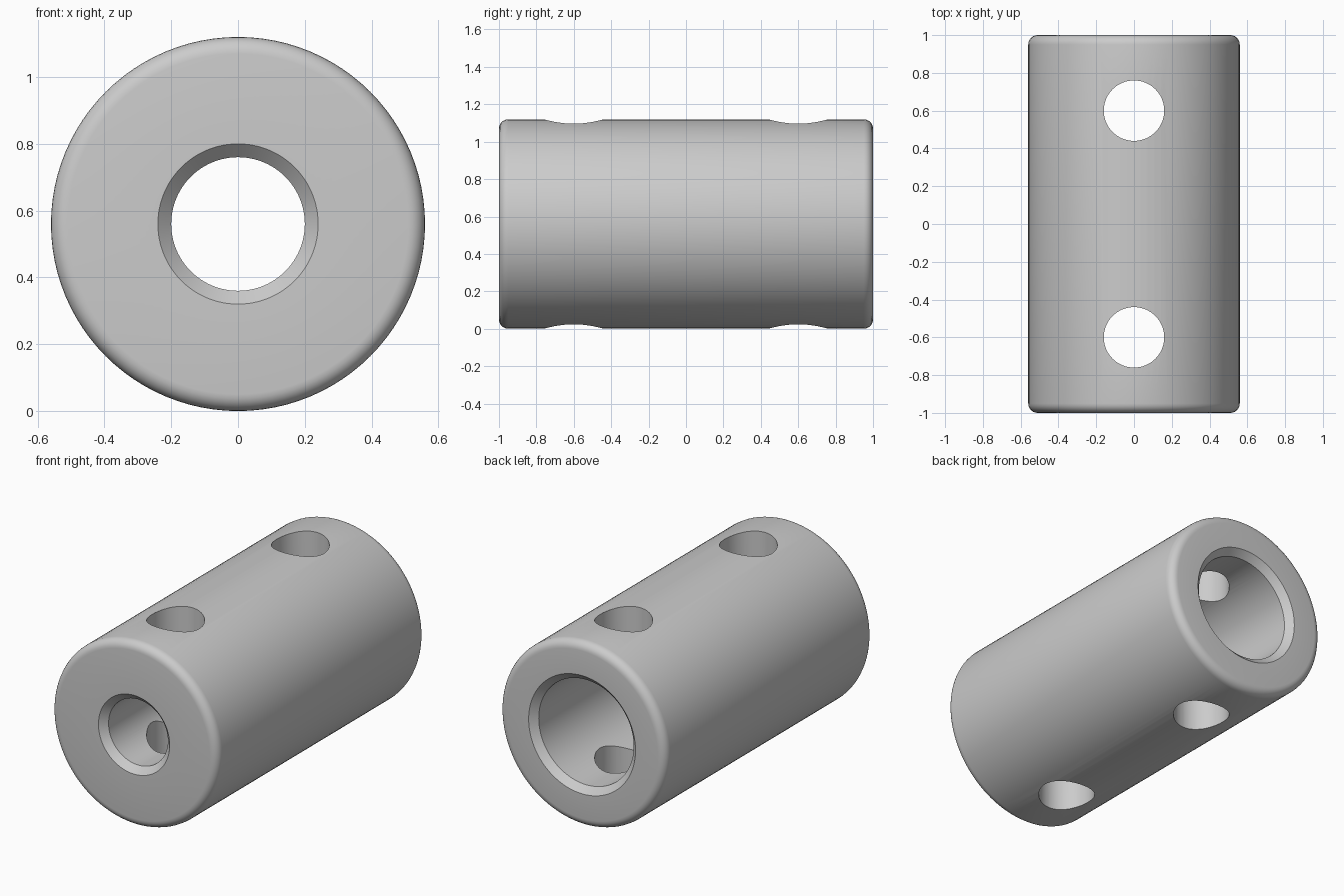
import bpy, bmesh
from math import sin, cos, pi, radians
from mathutils import Vector

cube = bpy.data.objects.get("Cube")
if cube:
    bpy.data.objects.remove(cube, do_unlink=True)

RADIUS, HALF, FILLET, CHAMFER = 0.56, 1.0, 0.05, 0.04
SMALL_BORE, LARGE_BORE = 0.2, 0.32
HOLE_RADIUS, HOLE_Y = 0.16, 0.6
SEGMENTS = 96

steel = bpy.data.materials.new("steel grey")
steel.use_nodes = True
grey = (0.6, 0.6, 0.6, 1)
steel.diffuse_color = grey
steel.node_tree.nodes["Principled BSDF"].inputs["Base Color"].default_value = grey


def make_object(name, bm):
    mesh = bpy.data.meshes.new(name)
    bmesh.ops.recalc_face_normals(bm, faces=bm.faces)
    bm.to_mesh(mesh)
    bm.free()
    mesh.materials.append(steel)
    obj = bpy.data.objects.new(name, mesh)
    bpy.context.collection.objects.link(obj)
    return obj


def fillet(side):
    """Rounded outer corner, from the end face to the outer wall."""
    steps = [i * pi / 12 for i in range(7)]
    return [(RADIUS - FILLET + FILLET * sin(a),
             side * (HALF - FILLET + FILLET * cos(a))) for a in steps]


# Sleeve: closed (radius, y) section with a stepped, chamfered bore
section = [(SMALL_BORE, 0), (SMALL_BORE, CHAMFER - HALF), (SMALL_BORE + CHAMFER, -HALF)]
section += fillet(-1) + fillet(1)[::-1]
section += [(LARGE_BORE + CHAMFER, HALF), (LARGE_BORE, HALF - CHAMFER), (LARGE_BORE, 0)]

bm = bmesh.new()
axis = Vector((0, 0, RADIUS))
verts = [bm.verts.new((0, y, RADIUS + r)) for r, y in section]
edges = [bm.edges.new((v, verts[i - 1])) for i, v in enumerate(verts)]
bmesh.ops.spin(bm, geom=verts + edges, cent=axis, axis=(0, 1, 0),
               angle=2 * pi, steps=SEGMENTS, use_merge=True)
bmesh.ops.remove_doubles(bm, verts=bm.verts, dist=1e-5)
sleeve = make_object("coupling_sleeve", bm)

# Set-screw holes, right through the sleeve near both ends
for name, y in (("front_hole_cutter", -HOLE_Y), ("back_hole_cutter", HOLE_Y)):
    bm = bmesh.new()
    bmesh.ops.create_cone(bm, cap_ends=True, segments=64, radius1=HOLE_RADIUS,
                          radius2=HOLE_RADIUS, depth=2)
    bmesh.ops.translate(bm, verts=bm.verts, vec=(0, y, RADIUS))
    cutter = make_object(name, bm)
    cutter.hide_render = True
    cutter.hide_viewport = True
    cut = sleeve.modifiers.new(name, "BOOLEAN")
    cut.operation = "DIFFERENCE"
    cut.solver = "EXACT"
    cut.object = cutter

# Apply the cuts, then shade smooth with sharp rims
bpy.ops.object.select_all(action="DESELECT")
sleeve.select_set(True)
bpy.context.view_layer.objects.active = sleeve
for cut in list(sleeve.modifiers):
    bpy.ops.object.modifier_apply(modifier=cut.name)
for name in ("front_hole_cutter", "back_hole_cutter"):
    bpy.data.objects.remove(bpy.data.objects[name], do_unlink=True)
bpy.ops.object.shade_smooth_by_angle(angle=radians(30))
